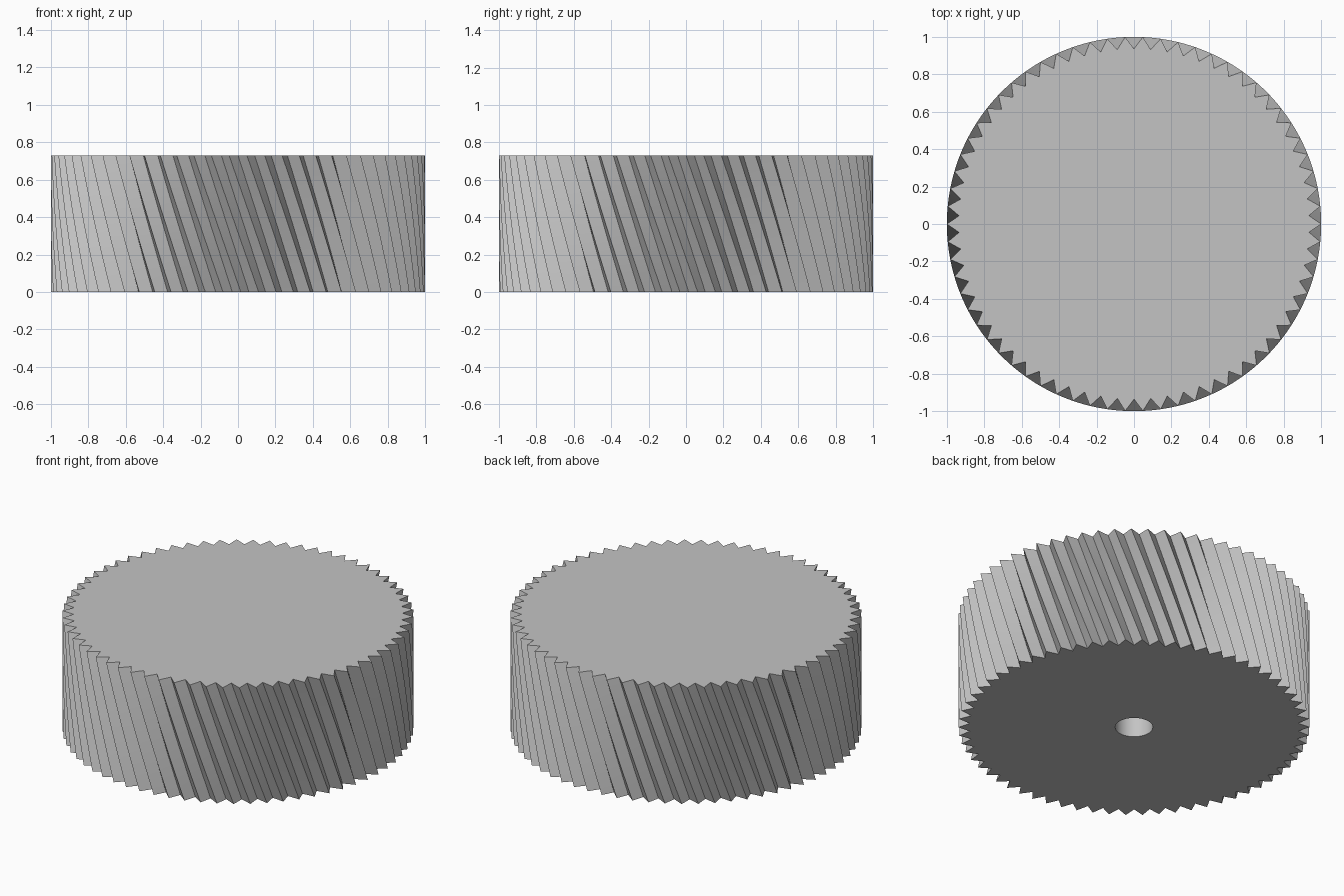
import bpy, bmesh, math

if "Cube" in bpy.data.objects:
    bpy.data.objects.remove(bpy.data.objects["Cube"])

TEETH = 66
HEIGHT = 0.73
R_TIP, R_ROOT = 1.0, 0.936
TWIST = math.radians(-14.5)     # top turns clockwise against the bottom
LAYERS = 8
HOLE_R, HOLE_DEPTH = 0.107, 0.5
N = TEETH * 2

bm = bmesh.new()


def ring(radius, z, twist=0.0):
    """Ring of N points; radius is a function of the point index."""
    # a groove sits exactly at the front of the top face
    start = -math.pi / 2 - TWIST + twist
    out = []
    for i in range(N):
        a = start + 2 * math.pi * i / N
        out.append(bm.verts.new((radius(i) * math.cos(a), radius(i) * math.sin(a), z)))
    return out


def bridge(a, b):
    for i in range(N):
        j = (i + 1) % N
        bm.faces.new((a[i], a[j], b[j], b[i]))


# Twisted V-toothed rim
def tooth(i):
    return R_TIP if i % 2 else R_ROOT


rings = [ring(tooth, HEIGHT * k / LAYERS, TWIST * k / LAYERS) for k in range(LAYERS + 1)]
for lower, upper in zip(rings, rings[1:]):
    bridge(lower, upper)

# Flat top
bm.faces.new(rings[-1])

# Underside with blind shaft hole
hole_low = ring(lambda i: HOLE_R, 0.0)
hole_high = ring(lambda i: HOLE_R, HOLE_DEPTH)
bridge(hole_low, rings[0])
bridge(hole_high, hole_low)
bm.faces.new(hole_high)

bmesh.ops.recalc_face_normals(bm, faces=bm.faces[:])
mesh = bpy.data.meshes.new("ribbed_knob")
bm.to_mesh(mesh)
bm.free()

knob = bpy.data.objects.new("ribbed_knob", mesh)
bpy.context.collection.objects.link(knob)

grey = bpy.data.materials.new("light_grey")
grey.diffuse_color = (0.55, 0.55, 0.55, 1)
grey.use_nodes = True
grey.node_tree.nodes["Principled BSDF"].inputs["Base Color"].default_value = grey.diffuse_color
mesh.materials.append(grey)

# Smooth hole and rib flanks, sharp rib edges
bpy.context.view_layer.objects.active = knob
knob.select_set(True)
bpy.ops.object.shade_smooth_by_angle(angle=math.radians(25))
